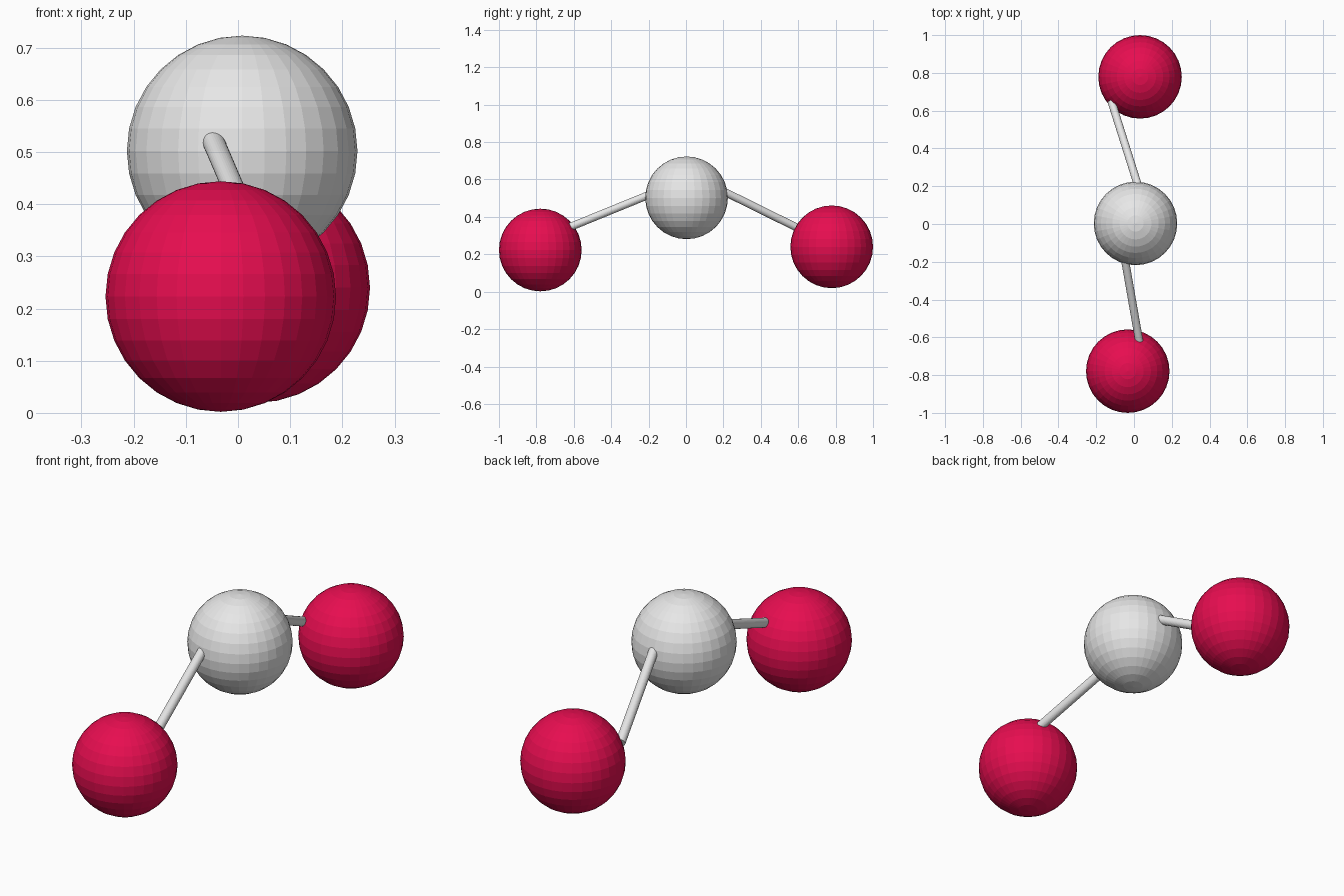
import bpy
from mathutils import Vector

if "Cube" in bpy.data.objects:
    bpy.data.objects.remove(bpy.data.objects["Cube"])


def material(name, rgb):
    m = bpy.data.materials.new(name)
    m.diffuse_color = (*rgb, 1)
    m.use_nodes = True
    m.node_tree.nodes["Principled BSDF"].inputs["Base Color"].default_value = m.diffuse_color
    return m


red = material("crimson", (0.8, 0.004, 0.08))
grey = material("light grey", (0.8, 0.8, 0.8))


def ball(name, centre, mat):
    bpy.ops.mesh.primitive_uv_sphere_add(segments=32, ring_count=16,
                                         radius=0.221, location=centre)
    ob = bpy.context.object
    ob.name = name
    ob.data.materials.append(mat)


def rod(name, start, end, radius=0.021, sink=0.015):
    # cylinder between two surface points, sunk a little into both balls
    a, b = Vector(start), Vector(end)
    d = b - a
    bpy.ops.mesh.primitive_cylinder_add(vertices=32, radius=radius,
                                        depth=d.length + 2 * sink,
                                        location=(a + b) / 2)
    ob = bpy.context.object
    ob.name = name
    ob.rotation_euler = d.to_track_quat('Z', 'Y').to_euler()
    ob.data.materials.append(grey)


# balls
ball("centre_ball", (0.008, 0.003, 0.502), grey)
ball("front_ball", (-0.033, -0.779, 0.223), red)
ball("back_ball", (0.032, 0.779, 0.240), red)

# connecting rods
rod("front_rod", (-0.045, -0.205, 0.515), (0.025, -0.605, 0.352))
rod("back_rod", (0.016, 0.22, 0.527), (-0.115, 0.635, 0.322))
